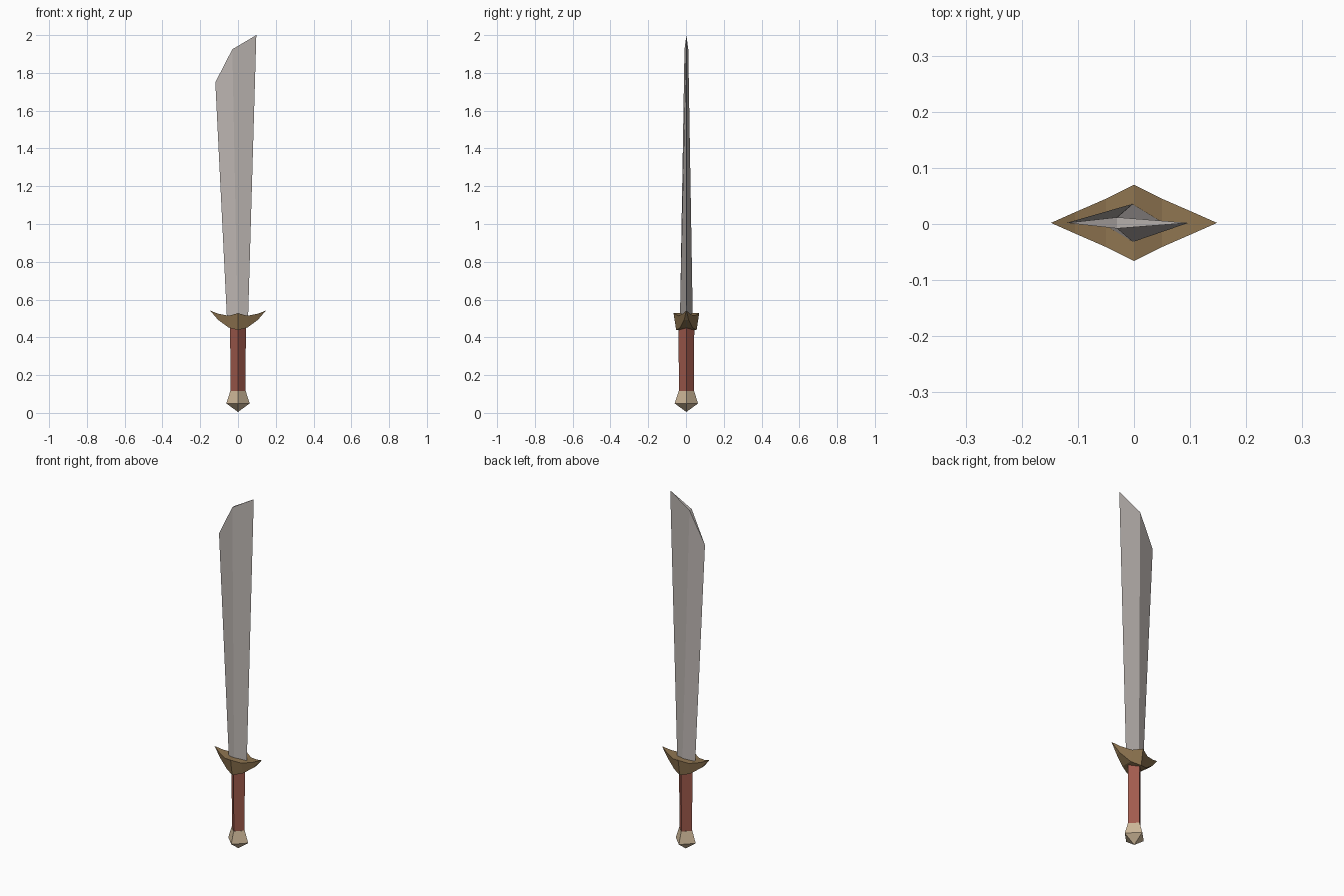
import bpy
import bmesh

if "Cube" in bpy.data.objects:
    bpy.data.objects.remove(bpy.data.objects["Cube"])


def material(name, rgb):
    mat = bpy.data.materials.new(name)
    mat.diffuse_color = (*rgb, 1)
    mat.use_nodes = True
    mat.node_tree.nodes["Principled BSDF"].inputs["Base Color"].default_value = mat.diffuse_color
    return mat


steel = material("grey steel", (0.50, 0.46, 0.44))
leather = material("red brown leather", (0.36, 0.105, 0.075))
bronze = material("dark bronze", (0.27, 0.175, 0.08))
bone = material("pale tan", (0.62, 0.48, 0.32))


def loft(name, rings, mat):
    """Skin a list of rings; a ring of one point makes a tip, open ends are capped."""
    bm = bmesh.new()
    loops = [[bm.verts.new(p) for p in ring] for ring in rings]
    for a, b in zip(loops, loops[1:]):
        n = max(len(a), len(b))
        for i in range(n):
            j = (i + 1) % n
            if len(a) == 1:
                bm.faces.new((a[0], b[j], b[i]))
            elif len(b) == 1:
                bm.faces.new((a[i], a[j], b[0]))
            else:
                bm.faces.new((a[i], a[j], b[j], b[i]))
    for end in (loops[0], loops[-1]):
        if len(end) > 2:
            bm.faces.new(end)
    bmesh.ops.recalc_face_normals(bm, faces=bm.faces)
    mesh = bpy.data.meshes.new(name)
    bm.to_mesh(mesh)
    bm.free()
    mesh.materials.append(mat)
    obj = bpy.data.objects.new(name, mesh)
    bpy.context.collection.objects.link(obj)
    return obj


Y = 0.002  # depth of the sword's centre plane


def diamond(r, z):
    return [(r, Y, z), (0, Y + r, z), (-r, Y, z), (0, Y - r, z)]


# Pommel: flared four-sided knob ending in a point
loft("pommel", [[(0, Y, 0.005)], diamond(0.062, 0.05), diamond(0.041, 0.115)], bone)

# Grip: square bar standing on its corner
loft("grip", [diamond(0.039, 0.11), diamond(0.042, 0.45)], leather)

# Guard: crescent lofted along x, (x, top half depth, top z, bottom half depth, bottom z)
half = [(0.05, 0.043, 0.514, 0.032, 0.452), (0.105, 0.019, 0.525, 0.012, 0.492)]
stations = [(-x, *rest) for x, *rest in reversed(half)] + [(0, 0.068, 0.528, 0.054, 0.438)] + half
rings = [[(x, Y - t, zt), (x, Y + t, zt), (x, Y + b, zb), (x, Y - b, zb)]
         for x, t, zt, b, zb in stations]
loft("guard", [[(-0.148, Y, 0.542)]] + rings + [[(0.148, Y, 0.542)]], bronze)

# Blade: widening diamond section with a slanted, clipped end
base = [(0.053, Y, 0.49), (-0.002, Y + 0.034, 0.49), (-0.058, Y, 0.49), (-0.002, Y - 0.034, 0.49)]
end = [(0.097, Y, 2.0), (-0.03, Y + 0.01, 1.925), (-0.12, Y, 1.75), (-0.03, Y - 0.01, 1.925)]
blade = loft("blade", [base, end], steel)
# split the clipped end along the spine
bm = bmesh.new()
bm.from_mesh(blade.data)
bm.verts.ensure_lookup_table()
bmesh.ops.connect_verts(bm, verts=[bm.verts[5], bm.verts[7]])
bm.to_mesh(blade.data)
bm.free()
